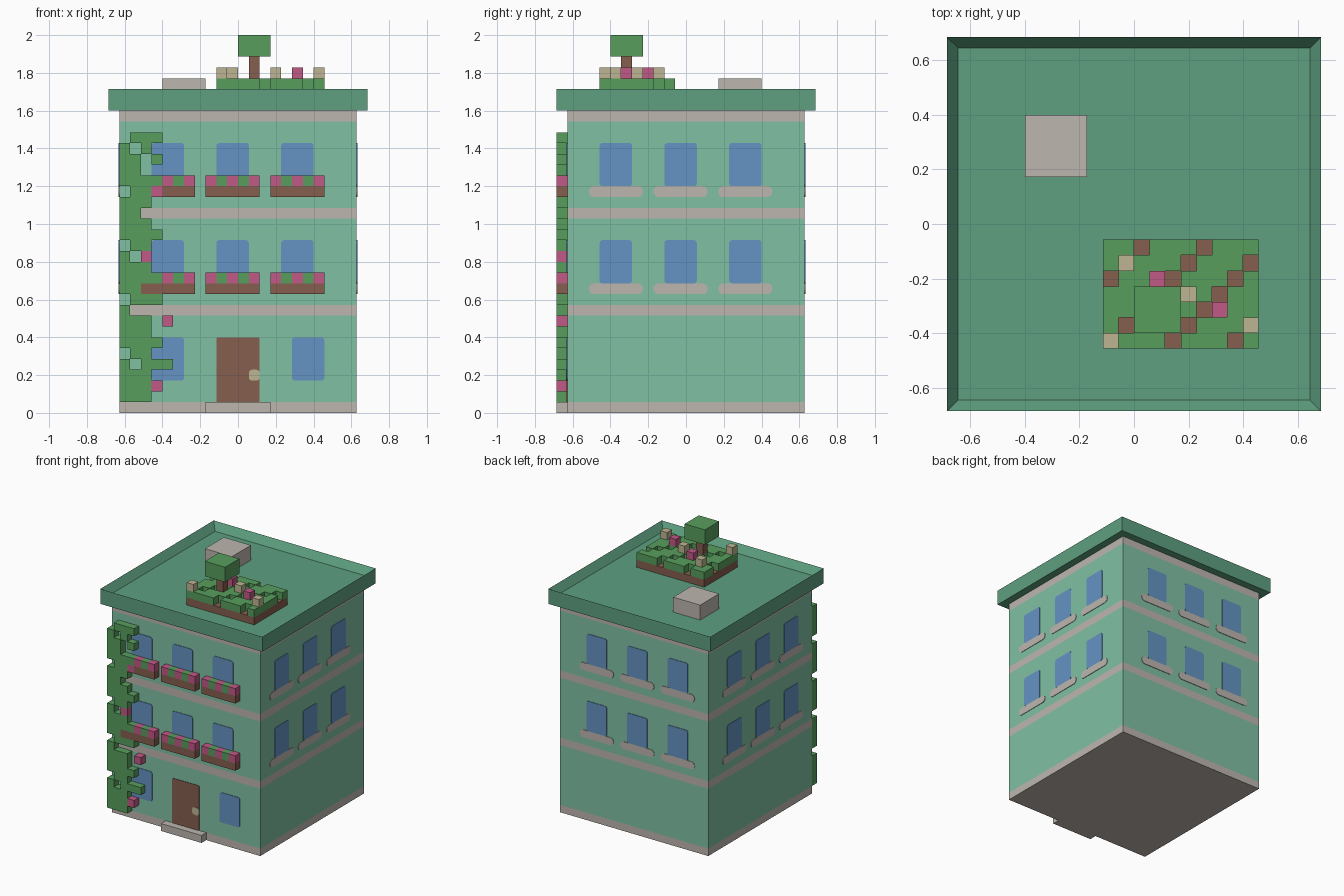
import bpy, bmesh
from mathutils import Vector

if "Cube" in bpy.data.objects:
    bpy.data.objects.remove(bpy.data.objects["Cube"])

U = 2 / 35  # one block of the building grid


def material(name, r, g, b):
    lin = [((c / 255 + 0.055) / 1.055) ** 2.4 for c in (r, g, b)] + [1.0]
    m = bpy.data.materials.new(name)
    m.use_nodes = True
    m.diffuse_color = lin
    bsdf = m.node_tree.nodes["Principled BSDF"]
    bsdf.inputs["Base Color"].default_value = lin
    bsdf.inputs["Roughness"].default_value = 0.9
    return m


WALL = material("mint_wall", 128, 192, 164)
ROOF = material("roof_green", 94, 160, 128)
STONE = material("pale_stone", 189, 182, 175)
GLASS = material("window_blue", 101, 148, 196)
BROWN = material("soil_brown", 134, 95, 78)
LEAF = material("leaf_green", 88, 158, 93)
PINK = material("petal_pink", 193, 88, 134)
CREAM = material("cream", 191, 181, 146)


def finish(name, bm, mats):
    bmesh.ops.recalc_face_normals(bm, faces=bm.faces)
    me = bpy.data.meshes.new(name)
    bm.to_mesh(me)
    bm.free()
    for m in mats:
        me.materials.append(m)
    ob = bpy.data.objects.new(name, me)
    bpy.context.collection.objects.link(ob)
    return ob


def box_mesh(lo, hi):
    """Box between two corners given in blocks."""
    bm = bmesh.new()
    bmesh.ops.create_cube(bm, size=1)
    for v in bm.verts:
        v.co = Vector([(a + (b - a) * (c + 0.5)) * U for a, b, c in zip(lo, hi, v.co)])
    return bm


def box(name, lo, hi, mat):
    return finish(name, box_mesh(lo, hi), [mat])


def plate(name, side, a0, a1, z0, z1, mat, radius=0.25, lift=0.07):
    """Thin rounded panel on one wall; side is (axis, sign)."""
    axis, sign = side
    near, far = sorted((sign * 11, sign * (11 + lift)))
    lo, hi = [a0, a0, z0], [a1, a1, z1]
    lo[axis], hi[axis] = near, far
    bm = box_mesh(lo, hi)
    edges = [e for e in bm.edges
             if abs((e.verts[0].co - e.verts[1].co)[axis]) > 1e-4]
    bmesh.ops.bevel(bm, geom=edges, offset=radius * U, segments=3,
                    profile=0.5, affect='EDGES')
    return finish(name, bm, [mat])


def blocks(name, cells):
    """Joined blocks with only the outer faces; cells maps (x, y, z) to a material."""
    mats = list(dict.fromkeys(cells.values()))
    bm = bmesh.new()
    for cell, mat in cells.items():
        base = Vector(cell)
        for axis in range(3):
            for step in (0, 1):
                other = list(cell)
                other[axis] += 2 * step - 1
                if tuple(other) in cells:
                    continue
                p, q = Vector(), Vector()
                p[(axis + 1) % 3] = q[(axis + 2) % 3] = 1
                start = base.copy()
                start[axis] += step
                ring = [start, start + p, start + p + q, start + q]
                if not step:
                    ring.reverse()
                f = bm.faces.new([bm.verts.new(c * U) for c in ring])
                f.material_index = mats.index(mat)
    me_ob = bmesh.ops.remove_doubles(bm, verts=bm.verts, dist=1e-5)
    return finish(name, bm, mats)


# Main body, sliced so the stone bands are faces of the wall
bm = box_mesh((-11, -11, 0), (11, 11, 28))
BANDS = (0, 9, 18, 27)
for z in BANDS:
    for level in (z, z + 1):
        bmesh.ops.bisect_plane(bm, geom=bm.verts[:] + bm.edges[:] + bm.faces[:],
                               plane_co=(0, 0, level * U), plane_no=(0, 0, 1))
for f in bm.faces:
    h = f.calc_center_median().z / U
    f.material_index = int(any(z - 0.01 <= h <= z + 1.01 for z in BANDS))
finish("building_body", bm, [WALL, STONE])

# Roof slab with a sunken deck behind a parapet
bm = box_mesh((-12, -12, 28), (12, 12, 30))
bm.faces.ensure_lookup_table()
deck = max(bm.faces, key=lambda f: f.calc_center_median().z)
bmesh.ops.inset_region(bm, faces=[deck], thickness=U)
bmesh.ops.translate(bm, verts=deck.verts[:], vec=(0, 0, -U))
finish("roof", bm, [ROOF])

# Upper windows on all sides, with stone sills except at the front
SIDES = {"front": (1, -1), "back": (1, 1), "right": (0, -1), "left": (0, 1)}
COLUMNS = (-8, -2, 4)
for label, side in SIDES.items():
    for floor in (12, 21):
        for a in COLUMNS:
            plate(label + "_window", side, a, a + 3, floor, floor + 4, GLASS)
            if label != "front":
                plate(label + "_sill", side, a - 1, a + 4, floor - 1, floor, STONE, 0.45)

# Ground floor front
FRONT = SIDES["front"]
for a in (-8, 5):
    plate("ground_window", FRONT, a, a + 3, 3, 7, GLASS)
plate("door", FRONT, -2, 2, 1, 7, BROWN, 0.15)
plate("door_handle", FRONT, 1, 2, 3, 4, CREAM, 0.3, 0.13)
box("door_step", (-3, -12, 0), (3, -11, 1), STONE)

# Climbing vine, listed from the top row down: g leaf, p flower
VINE = """.ggg g.g gg.g gg gggg .ggp ggg gg ggg gggg .gg g.p ggg gggg
gg .ggg g ggg..p ggg gggg .gg g.ggg ggg gggp ggg""".split()
vine = {}
for row, text in enumerate(VINE):
    text = text.replace("ggg..p", "ggg.p")
    for col, ch in enumerate(text):
        if ch != ".":
            vine[(col - 11, -12, 25 - row)] = PINK if ch == "p" else LEAF
blocks("climbing_vine", vine)

# Flower boxes under the front windows
for floor in (12, 21):
    for a in COLUMNS:
        cells = {}
        for i in range(5):
            cells[(a - 1 + i, -12, floor - 1)] = BROWN
            cells[(a - 1 + i, -12, floor)] = LEAF if i % 2 else PINK
        blocks("flower_box", {c: m for c, m in cells.items() if c not in vine})

# Roof garden: soil bed, planting with diagonal gaps, flowers
CREAM_SPOTS = {(1, 1), (5, 3), (9, 5), (0, 6)}
PINK_SPOTS = {(3, 2), (7, 4)}
box("garden_soil", (-2, -8, 29), (8, -1, 30), BROWN)
plants = {}
for i in range(10):
    for j in range(7):
        spot = (i - 2, -2 - j, 30)
        flower = CREAM if (i, j) in CREAM_SPOTS else PINK if (i, j) in PINK_SPOTS else None
        if flower or (i + j) % 4 != 2:
            plants[spot] = LEAF
        if flower:
            plants[(spot[0], spot[1], 31)] = flower
blocks("garden_plants", plants)

# Small tree and roof vent
box("tree_trunk", (1, -6, 30.5), (2, -5, 33), BROWN)
box("tree_crown", (0, -7, 33), (3, -4, 35), LEAF)
box("roof_vent", (-7, 3, 29), (-3, 7, 31), STONE)
